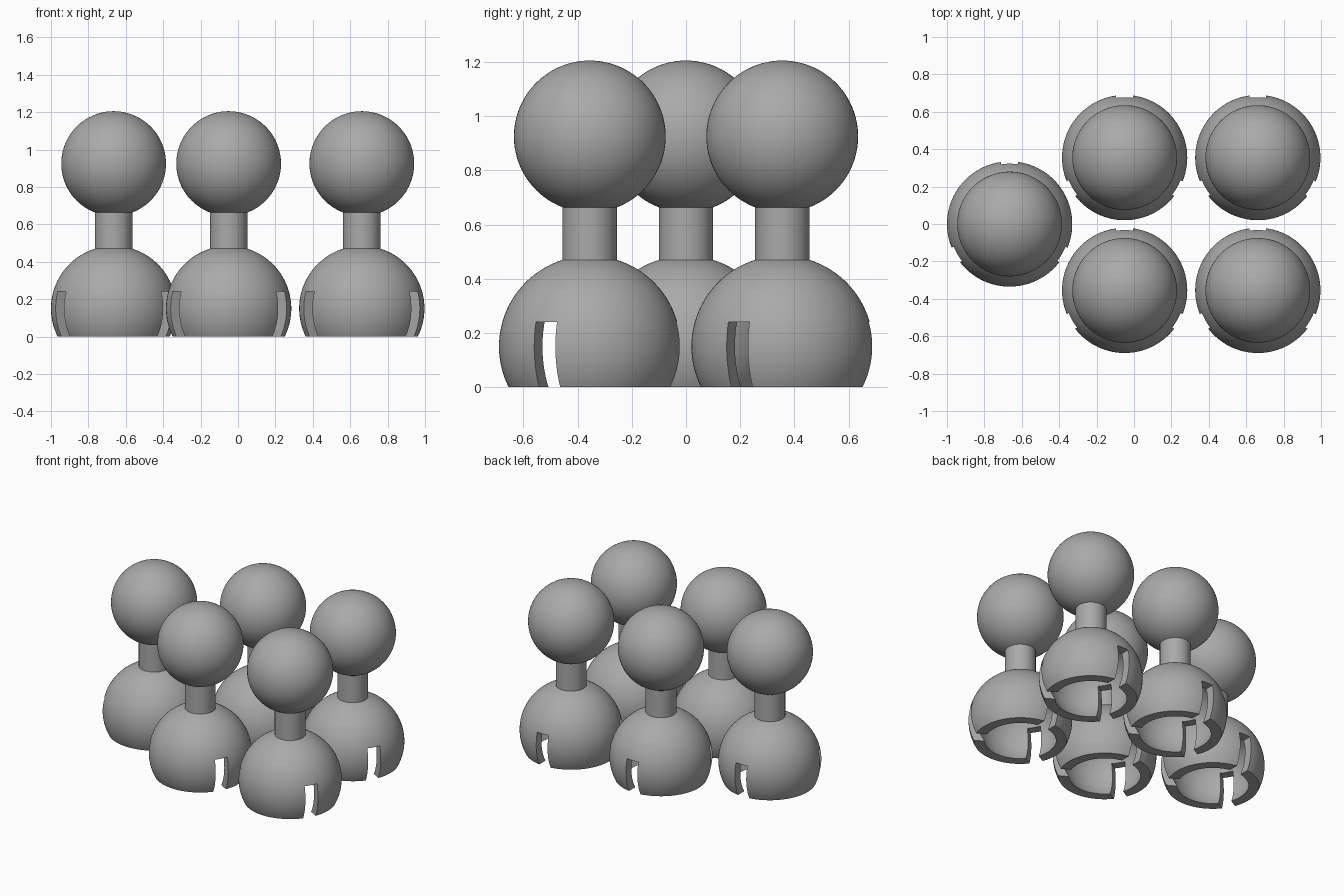
import bpy, bmesh, math
from mathutils import Matrix, Vector

if "Cube" in bpy.data.objects:
    bpy.data.objects.remove(bpy.data.objects["Cube"])

SEG = 96
SOCKET_Z, SOCKET_R, CAVITY_R = 0.15, 0.335, 0.275
BALL_Z, BALL_R, NECK_R = 0.925, 0.28, 0.10
SLOT_W, SLOT_TOP = 0.09, 0.24

grey = bpy.data.materials.new("plain grey")
grey.diffuse_color = (0.40, 0.40, 0.40, 1)
grey.use_nodes = True
grey.node_tree.nodes["Principled BSDF"].inputs["Base Color"].default_value = grey.diffuse_color


def arc(radius, zc, a0, a1, n):
    """Profile points (r, z); angles measured from straight up."""
    return [(max(0, radius * math.sin(a0 + (a1 - a0) * i / n)),
             zc + radius * math.cos(a0 + (a1 - a0) * i / n)) for i in range(n + 1)]


# Profile: cavity, flat rim, socket outside, neck, ball
profile = arc(CAVITY_R, SOCKET_Z, 0, math.acos(-SOCKET_Z / CAVITY_R), 24)
profile += arc(SOCKET_R, SOCKET_Z, math.acos(-SOCKET_Z / SOCKET_R),
               math.asin(NECK_R / SOCKET_R), 28)
profile += arc(BALL_R, BALL_Z, math.pi - math.asin(NECK_R / BALL_R), 0, 40)

bm = bmesh.new()
verts = [bm.verts.new((r, 0, z)) for r, z in profile]
edges = [bm.edges.new(pair) for pair in zip(verts, verts[1:])]
bmesh.ops.spin(bm, geom=verts + edges, axis=(0, 0, 1), cent=(0, 0, 0),
               angle=2 * math.pi, steps=SEG)
bmesh.ops.remove_doubles(bm, verts=bm.verts, dist=1e-5)
bmesh.ops.recalc_face_normals(bm, faces=bm.faces)
mesh = bpy.data.meshes.new("ball_socket_link")
bm.to_mesh(mesh)
bm.free()
mesh.materials.append(grey)
link = bpy.data.objects.new("ball_socket_link_1", mesh)
bpy.context.collection.objects.link(link)

# Three slots around the socket rim
bm = bmesh.new()
for deg in (90, 210, 330):
    m = (Matrix.Rotation(math.radians(deg), 4, 'Z')
         @ Matrix.Translation((0.3, 0, SLOT_TOP / 2 - 0.1))
         @ Matrix.Diagonal(Vector((0.3, SLOT_W, SLOT_TOP + 0.2, 1))))
    bmesh.ops.create_cube(bm, size=1, matrix=m)
cut_mesh = bpy.data.meshes.new("slot_cutter")
bm.to_mesh(cut_mesh)
bm.free()
cut_mesh.materials.append(grey)
cutter = bpy.data.objects.new("slot_cutter", cut_mesh)
bpy.context.collection.objects.link(cutter)

mod = link.modifiers.new("slots", 'BOOLEAN')
mod.operation, mod.solver, mod.object = 'DIFFERENCE', 'EXACT', cutter
bpy.context.view_layer.objects.active = link
link.select_set(True)
bpy.ops.object.modifier_apply(modifier=mod.name)
bpy.data.objects.remove(cutter)
bpy.ops.object.shade_smooth_by_angle(angle=math.radians(30))

# Five identical links
spots = [(-0.665, 0), (-0.05, 0.355), (-0.05, -0.355), (0.662, 0.355), (0.662, -0.355)]
link.location = (*spots[0], 0)
for i, (x, y) in enumerate(spots[1:], 2):
    copy = link.copy()
    copy.name = f"ball_socket_link_{i}"
    copy.location = (x, y, 0)
    bpy.context.collection.objects.link(copy)
